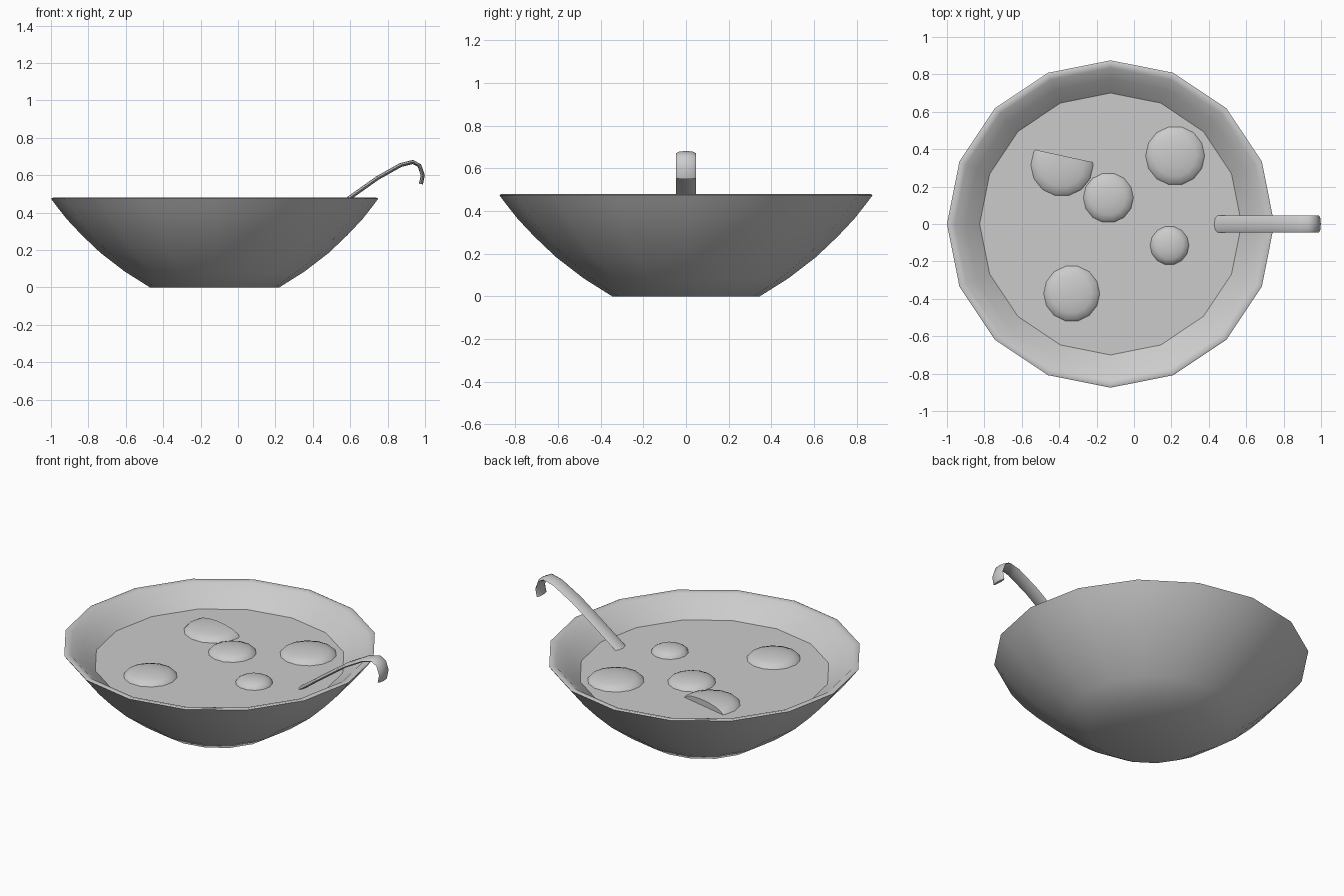
import bpy, bmesh, math
from mathutils import Vector

if "Cube" in bpy.data.objects:
    bpy.data.objects.remove(bpy.data.objects["Cube"])

CX = -0.125      # bowl axis
LIQUID_Z = 0.37


def finish(name, bm, angle=None):
    bmesh.ops.remove_doubles(bm, verts=bm.verts, dist=1e-5)
    bmesh.ops.recalc_face_normals(bm, faces=bm.faces)
    me = bpy.data.meshes.new(name)
    bm.to_mesh(me)
    bm.free()
    ob = bpy.data.objects.new(name, me)
    bpy.context.collection.objects.link(ob)
    if angle:
        bpy.context.view_layer.objects.active = ob
        ob.select_set(True)
        bpy.ops.object.shade_smooth_by_angle(angle=math.radians(angle))
        ob.select_set(False)
    return ob


def lathe(bm, profile, sides, cx=0, cy=0):
    pts = [bm.verts.new((cx + r, cy, z)) for r, z in profile]
    edges = [bm.edges.new(p) for p in zip(pts, pts[1:])]
    bmesh.ops.spin(bm, geom=pts + edges, cent=(cx, cy, 0), axis=(0, 0, 1),
                   angle=2 * math.pi, steps=sides)
    bmesh.ops.remove_doubles(bm, verts=bm.verts, dist=1e-5)


# Bowl: outer wall, lip and inner wall
bm = bmesh.new()
lathe(bm, [(0, 0), (0.345, 0), (0.48, 0.085), (0.61, 0.185), (0.71, 0.28),
           (0.79, 0.365), (0.845, 0.435), (0.875, 0.475), (0.865, 0.48),
           (0.835, 0.472), (0.775, 0.42), (0.70, LIQUID_Z), (0.58, 0.22),
           (0.34, 0.06), (0, 0.05)], 16, CX)
finish("bowl", bm, 60)

# Liquid surface
bm = bmesh.new()
ring = [bm.verts.new((CX + 0.702 * math.cos(i * math.pi / 8),
                      0.702 * math.sin(i * math.pi / 8), LIQUID_Z)) for i in range(16)]
bm.faces.new(ring)
finish("liquid", bm)


# Shallow floating domes, one of them cut straight on one side
def dome(name, x, y, r, cut=None):
    bm = bmesh.new()
    h = 0.037
    prof = [(r * math.cos(a), LIQUID_Z + h * math.sin(a))
            for a in (i * math.pi / 8 for i in range(4))] + [(0, LIQUID_Z + h)]
    lathe(bm, prof, 14, x, y)
    if cut:
        co, no = cut
        res = bmesh.ops.bisect_plane(bm, geom=bm.verts[:] + bm.edges[:] + bm.faces[:],
                                     plane_co=co, plane_no=no, clear_outer=True)
        edges = [e for e in res["geom_cut"] if isinstance(e, bmesh.types.BMEdge)]
        bmesh.ops.contextual_create(bm, geom=edges)
    finish(name, bm, 60)


for i, (x, y, r) in enumerate([(0.22, 0.365, 0.158), (-0.137, 0.14, 0.134),
                               (0.19, -0.115, 0.104), (-0.333, -0.372, 0.15)]):
    dome(f"floating_piece_{i + 1}", x, y, r)
dome("cut_floating_piece", -0.385, 0.315, 0.167,
     ((-0.38, 0.365, LIQUID_Z), (0.21, 0.97, 0)))

# Ladle handle: flattened oval swept along a hooked path
path = [Vector((x, 0, z)) for x, z in
        [(0.42, 0.35), (0.60, 0.482), (0.745, 0.585), (0.87, 0.655), (0.935, 0.671),
         (0.97, 0.652), (0.988, 0.60), (0.978, 0.553)]]
bm = bmesh.new()
rings = []
for i, p in enumerate(path):
    t = (path[min(i + 1, len(path) - 1)] - path[max(i - 1, 0)]).normalized()
    n = Vector((-t.z, 0, t.x))
    rings.append([bm.verts.new(p + n * 0.011 * math.sin(a) + Vector((0, 0.046 * math.cos(a), 0)))
                  for a in (k * math.pi / 4 for k in range(8))])
for a, b in zip(rings, rings[1:]):
    for k in range(8):
        bm.faces.new((a[k], a[(k + 1) % 8], b[(k + 1) % 8], b[k]))
bm.faces.new(rings[0])
bm.faces.new(rings[-1])
finish("ladle_handle", bm, 60)
